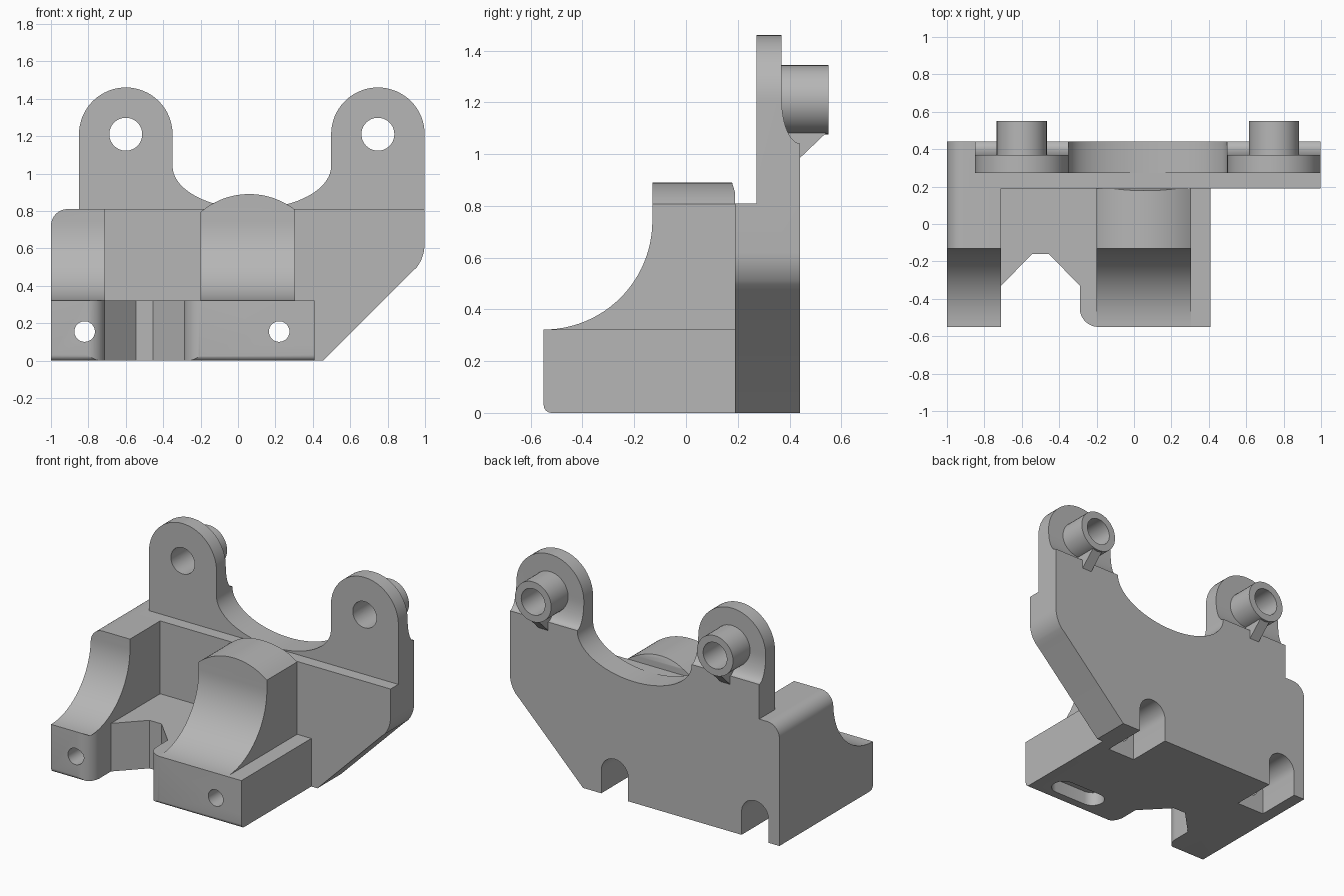
import bpy, bmesh
from math import sin, cos, radians

cube = bpy.data.objects.get("Cube")
if cube:
    bpy.data.objects.remove(cube, do_unlink=True)

grey = bpy.data.materials.new("plain grey")
grey.use_nodes = True
colour = (0.47, 0.47, 0.47, 1)
grey.diffuse_color = colour
grey.node_tree.nodes["Principled BSDF"].inputs["Base Color"].default_value = colour


def arc(cx, cy, rx, a0, a1, n=12, ry=None):
    """Points on an arc or ellipse, angles in degrees."""
    ry = ry or rx
    angles = [radians(a0 + (a1 - a0) * i / n) for i in range(n + 1)]
    return [(cx + rx * cos(a), cy + ry * sin(a)) for a in angles]


def circle(cx, cy, r, n=40):
    return arc(cx, cy, r, 0, 360, n)[:-1]


def prism(name, profile, axis, lo, hi):
    """Extrude a closed 2D profile along x (y,z), y (x,z) or z (x,y)."""
    place = {"x": lambda p, d: (d, p[0], p[1]),
             "y": lambda p, d: (p[0], d, p[1]),
             "z": lambda p, d: (p[0], p[1], d)}[axis]
    bm = bmesh.new()
    a = [bm.verts.new(place(p, lo)) for p in profile]
    b = [bm.verts.new(place(p, hi)) for p in profile]
    bm.faces.new(a)
    bm.faces.new(b[::-1])
    for i in range(len(a)):
        j = (i + 1) % len(a)
        bm.faces.new((a[i], b[i], b[j], a[j]))
    bmesh.ops.recalc_face_normals(bm, faces=bm.faces)
    mesh = bpy.data.meshes.new(name)
    bm.to_mesh(mesh)
    bm.free()
    mesh.materials.append(grey)
    obj = bpy.data.objects.new(name, mesh)
    bpy.context.collection.objects.link(obj)
    return obj


def combine(obj, tool, operation="DIFFERENCE"):
    """Apply a boolean and remove the tool."""
    mod = obj.modifiers.new("cut", "BOOLEAN")
    mod.operation, mod.solver, mod.object = operation, "EXACT", tool
    bpy.context.view_layer.update()
    result = obj.evaluated_get(bpy.context.evaluated_depsgraph_get())
    mesh = bpy.data.meshes.new_from_object(result)
    obj.modifiers.clear()
    obj.data = mesh
    bpy.data.objects.remove(tool, do_unlink=True)


def box(x0, x1, y0, y1, z0, z1):
    return prism("cutter", [(x0, y0), (x1, y0), (x1, y1), (x0, y1)], "z", z0, z1)


FRONT, STEP, BACK = -0.55, 0.19, 0.44
FLOOR, SHOULDER = 0.322, 0.81
EARS, EAR_Z = (-0.6, 0.748), 1.21
BOLTS, BOLT_Z = (-0.82, 0.22), 0.155

# Base with a tapered notch in its front
outline = [(-1, FRONT)] + arc(-0.81, -0.45, 0.1, -90, 0)
outline += [(-0.71, -0.33), (-0.545, -0.16), (-0.455, -0.16), (-0.29, -0.33)]
outline += arc(-0.19, -0.45, 0.1, 180, 270) + [(0.41, FRONT), (0.41, STEP), (-1, STEP)]
base = prism("base", outline, "z", 0, FLOOR)
side = arc(FRONT + 0.03, 0.03, 0.03, 180, 270, 6) + [(0.5, 0), (0.5, 0.6), (FRONT, 0.6)]
combine(base, prism("cutter", side, "x", -1.2, 0.6), "INTERSECT")

# Rounded slot in the underside
slot = arc(-0.0, -0.4, 0.075, 90, 270) + arc(0.23, -0.4, 0.075, -90, 90)
combine(base, prism("cutter", slot, "z", -0.1, 0.09))

# Back plate with two ears and a saddle between them
plate_outline = [(0.455, 0)] + [(0.93, 0.475)]
plate_outline += arc(0.797, 0.62, 0.2, -38, 0, 8)
plate_outline += arc(EARS[1], EAR_Z, 0.25, 0, 180, 32)
plate_outline += arc(0.074, 1.04, 0.424, 0, -180, 36, 0.228)
plate_outline += arc(EARS[0], EAR_Z, 0.25, 0, 180, 32)
plate_outline += [(-0.85, SHOULDER)] + arc(-0.91, 0.72, 0.09, 90, 180) + [(-1, 0)]
plate = prism("back_plate", plate_outline, "y", STEP, BACK)
combine(plate, box(-0.87, 1.2, 0, 0.272, SHOULDER, 1.7))

# Thin the backs of the ears with a curved shoulder
relief = arc(BACK, EAR_Z, 0.07, 180, 270, 14, 0.168)
relief += [(0.6, 1.042), (0.6, 1.7), (0.37, 1.7)]
combine(plate, prism("cutter", relief, "x", -1.2, 1.2))

# Bolt holes and arched nut pockets
for x in BOLTS:
    combine(base, prism("cutter", circle(x, BOLT_Z, 0.055), "y", -0.7, 0.16))
    arch = [(x - 0.1, -0.1), (x + 0.1, -0.1)] + arc(x, BOLT_Z, 0.1, 0, 180, 20)
    for part in (base, plate):
        combine(part, prism("cutter", arch, "y", 0.14, 0.6))

# Bosses and support ribs behind the ears
parts = [base, plate]
for name, x in zip(("right", "left"), EARS):
    boss = prism(name + "_boss", circle(x, EAR_Z, 0.134), "y", 0.365, 0.55)
    rib = prism(name + "_rib", [(0.37, 0.985), (BACK, 0.985), (0.545, 1.085),
                                (0.545, 1.1), (0.37, 1.1)], "x", x - 0.035, x + 0.035)
    for part in (boss, plate):
        combine(part, prism("cutter", circle(x, EAR_Z, 0.088), "y", 0.1, 0.7))
    parts += [boss, rib]

# Two uprights with concave fronts
scoop = arc(FRONT, FLOOR + 0.42, 0.42, -90, 0, 24)
scoop += [(-0.13, 0.95), (0.165, 0.95), (0.178, 0.89), (STEP, 0.85), (STEP, FLOOR)]
corner = [(-0.71, 0.2), (-0.71, SHOULDER)] + arc(-0.91, 0.72, 0.09, 90, 180) + [(-1, 0.2)]
dome = [(-0.2, 0.2), (0.305, 0.2)] + arc(0.06, 0.49, 0.4, 52.3, 130.5, 24)
dome[2] = (0.305, dome[2][1])
dome[-1] = (-0.2, dome[-1][1])
for name, section in (("side_upright", corner), ("domed_upright", dome)):
    upright = prism(name, scoop, "x", -1.2, 0.6)
    combine(upright, prism("cutter", section, "y", -0.8, 0.5), "INTERSECT")
    parts.append(upright)

# Smooth the curved faces, keep edges sharp
for part in parts:
    bpy.ops.object.select_all(action="DESELECT")
    part.select_set(True)
    bpy.context.view_layer.objects.active = part
    bpy.ops.object.shade_smooth_by_angle(angle=radians(25))
